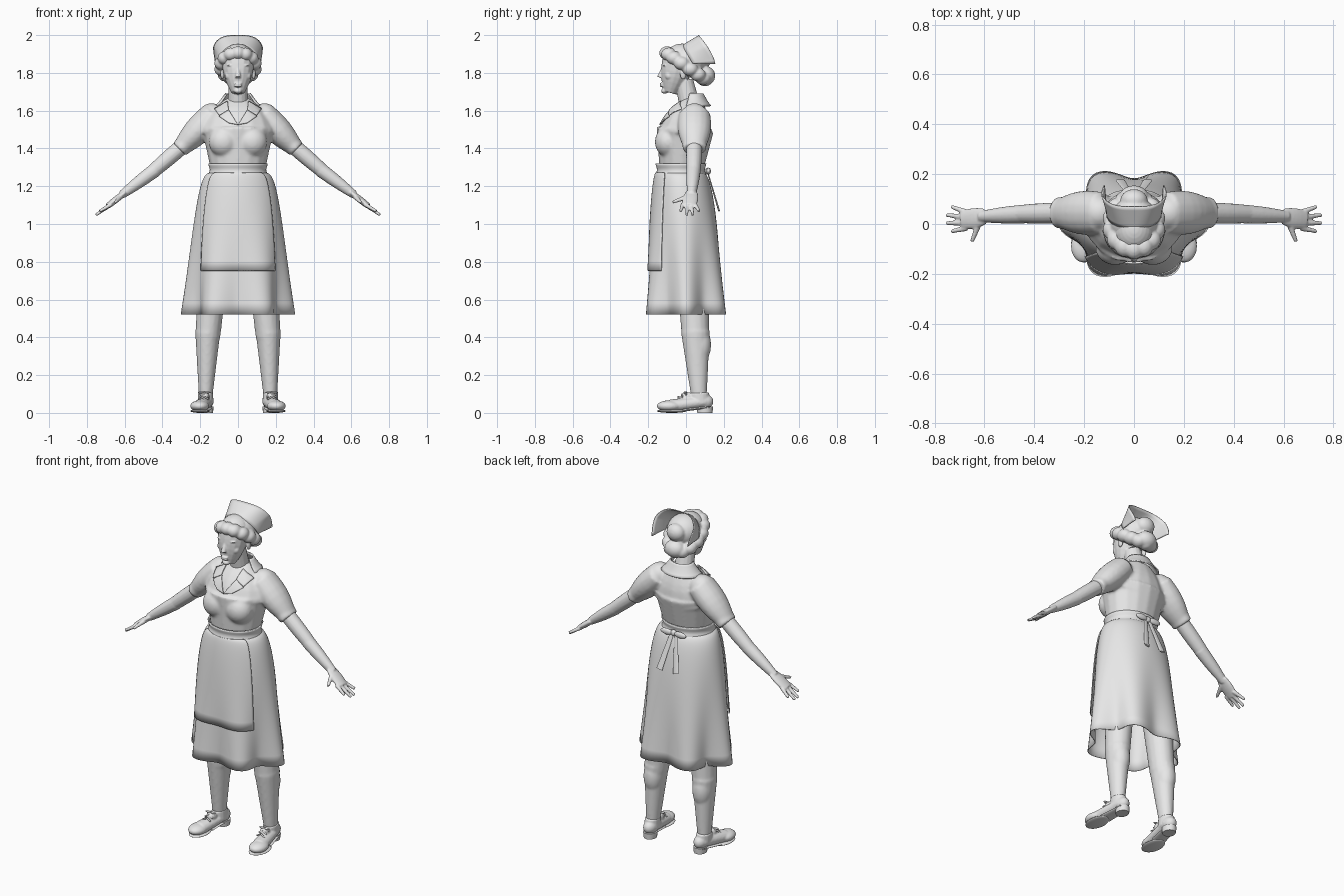
import bpy, bmesh
from math import sin, cos, radians, pi, copysign
from mathutils import Vector, Matrix
from mathutils.bvhtree import BVHTree

if "Cube" in bpy.data.objects:
    bpy.data.objects.remove(bpy.data.objects["Cube"])

color = (.8, .8, .8, 1)
grey = bpy.data.materials.new("plain_grey")
grey.use_nodes = True
grey.diffuse_color = color
for node in grey.node_tree.nodes:
    if node.type == 'BSDF_PRINCIPLED':
        node.inputs["Base Color"].default_value = color

Y, Z = Vector((0, 1, 0)), Vector((0, 0, 1))
BOTH, MIDDLE = (1, -1), (1,)


def limb(bm, start, end, start_radius, end_radius, swell=0, flat=1, ref=Y, sides=BOTH):
    """Tapered closed tube, swollen halfway and flattened along the ref direction."""
    a, b = Vector(start), Vector(end)
    along = (b - a).normalized()
    u = (ref - along * ref.dot(along)).normalized()
    v = along.cross(u)
    steps, count = 6, 16
    for side in sides:
        rows = []
        for i in range(steps + 1):
            f = i / steps
            radius = start_radius + (end_radius - start_radius) * f + swell * sin(pi * f)
            row = []
            for k in range(count):
                angle = 2 * pi * k / count
                p = a.lerp(b, f) + (u * flat * cos(angle) + v * sin(angle)) * radius
                row.append(bm.verts.new((p.x * side, p.y, p.z)))
            rows.append(row)
        for low, high in zip(rows, rows[1:]):
            for k in range(count):
                bm.faces.new((low[k], low[k - 1], high[k - 1], high[k]))
        bm.faces.new(rows[0])
        bm.faces.new(rows[-1])


def ball(bm, place, size, sides=BOTH):
    x, y, z = place
    for side in sides:
        matrix = Matrix.Translation((x * side, y, z)) @ Matrix.Diagonal((*size, 1))
        bmesh.ops.create_uvsphere(bm, u_segments=24, v_segments=16, radius=1, matrix=matrix)


def sheet(bm, point, across, down):
    """Grid of quads from a function of two parameters running from 0 to 1."""
    rows = [[bm.verts.new(point(i / across, j / down)) for j in range(down + 1)]
            for i in range(across + 1)]
    for left, right in zip(rows, rows[1:]):
        for j in range(down):
            bm.faces.new((left[j], right[j], right[j + 1], left[j + 1]))


def finish(bm, name, voxel=0, thickness=0, relax=4):
    bmesh.ops.remove_doubles(bm, verts=bm.verts, dist=.0001)
    bmesh.ops.recalc_face_normals(bm, faces=bm.faces)
    mesh = bpy.data.meshes.new(name)
    bm.to_mesh(mesh)
    bm.free()
    mesh.materials.append(grey)
    mesh.shade_smooth()
    mesh.set_sharp_from_angle(angle=radians(50))
    part = bpy.data.objects.new(name, mesh)
    bpy.context.collection.objects.link(part)
    if voxel:
        blend = part.modifiers.new("blend", 'REMESH')
        blend.mode, blend.voxel_size, blend.use_smooth_shade = 'VOXEL', voxel, True
        smooth = part.modifiers.new("relax", 'SMOOTH')
        smooth.factor, smooth.iterations = .5, relax
    if thickness:
        solid = part.modifiers.new("thickness", 'SOLIDIFY')
        solid.thickness, solid.offset = thickness, 0
    return part


# Bodice with short sleeves
bm = bmesh.new()
limb(bm, (0, -.03, 1.24), (0, -.005, 1.5), .135, .19, flat=.8, sides=MIDDLE)
limb(bm, (0, -.005, 1.47), (0, .04, 1.66), .2, .07, swell=.03, flat=.7, sides=MIDDLE)
limb(bm, (.13, .045, 1.58), (.305, .045, 1.4), .07, .045, swell=.015, flat=1.2)
limb(bm, (.29, .045, 1.415), (.31, .045, 1.395), .05, .048, flat=1.3)
ball(bm, (.14, .045, 1.57), (.07, .07, .07))
ball(bm, (.075, -.095, 1.435), (.08, .07, .08))
bodice = finish(bm, "bodice", voxel=.008, relax=8)

# Lapels laid over the bodice
tree = BVHTree.FromObject(bodice, bpy.context.evaluated_depsgraph_get())


def drape(bm, corners, lift):
    a, b, c, d = [Vector((x, -1, z)) for x, z in corners]
    for side in BOTH:
        def point(u, v):
            p = a.lerp(b, u).lerp(d.lerp(c, u), v)
            p.x *= side
            hit = tree.ray_cast(p, Y)[0] or tree.find_nearest(Vector((p.x, 0, p.z)))[0]
            return p.x, hit.y - lift, p.z
        sheet(bm, point, 8, 8)


bm = bmesh.new()
drape(bm, [(.055, 1.65), (.125, 1.61), (.1, 1.575), (.05, 1.605)], .012)
drape(bm, [(.05, 1.605), (.1, 1.57), (.05, 1.535), (0, 1.525)], .007)
finish(bm, "lapels", thickness=.006)


# Collar standing round the back of the neck
def collar_point(u, v):
    angle = radians(230 * u - 25)
    radius = .12 - .055 * v ** .8
    return radius * cos(angle), .04 + radius * .75 * sin(angle), 1.625 + .065 * v


bm = bmesh.new()
sheet(bm, collar_point, 32, 6)
finish(bm, "back_collar", thickness=.008)


# Skirt with folds that grow toward the hem
def skirt_point(u, v, lift=0):
    angle = 2 * pi * u
    fold = 1 + .13 * v * v * cos(6 * angle)
    flare = v ** .35
    width = (.14 + .126 * flare) * fold + lift
    depth = (.118 + .09 * v ** .5) * fold + lift
    return width * cos(angle), depth * sin(angle) - .03 * (1 - flare), 1.27 - .75 * v


bm = bmesh.new()
sheet(bm, lambda u, v: skirt_point(u, v * v), 96, 24)
finish(bm, "skirt", thickness=.005)

# Apron hanging in front of the skirt
bm = bmesh.new()
sheet(bm, lambda u, v: skirt_point(.61 + .28 * u, .69 * v * v, .012), 32, 20)
finish(bm, "apron", thickness=.006)


# Waistband
def band_point(u, v):
    angle, rim = 2 * pi * u, .004 * cos(2 * pi * v)
    return (.15 + rim) * cos(angle), (.127 + rim) * sin(angle) - .027, 1.255 + .065 * v


bm = bmesh.new()
sheet(bm, band_point, 64, 6)
finish(bm, "waistband", thickness=.007)

# Ribbons and bow at the back
bm = bmesh.new()
limb(bm, (.01, .11, 1.29), (.055, .175, 1.07), .012, .019, flat=.25)
ball(bm, (.045, .12, 1.28), (.04, .012, .018))
ball(bm, (0, .115, 1.28), (.02, .015, .018), MIDDLE)
finish(bm, "apron_ribbons")

# Arms with hands
bm = bmesh.new()
limb(bm, (.25, .045, 1.45), (.46, .04, 1.27), .04, .036, swell=.004)
limb(bm, (.44, .04, 1.285), (.615, .03, 1.155), .038, .022, swell=.003)
limb(bm, (.6, .03, 1.165), (.69, .015, 1.095), .014, .015, swell=.003, flat=2.4)
for spread in (-1.5, -.5, .5, 1.5):
    reach = .01 * spread * spread
    limb(bm, (.67, .015 - .021 * spread, 1.105), (.755 - reach, .02 - .033 * spread, 1.045 + reach),
         .012, .008)
limb(bm, (.62, .01, 1.145), (.65, -.07, 1.115), .014, .008, ref=Z)
finish(bm, "arms", voxel=.005, relax=3)

# Head, face and neck
bm = bmesh.new()
limb(bm, (0, .03, 1.58), (0, -.01, 1.76), .058, .048, sides=MIDDLE)
ball(bm, (0, -.02, 1.865), (.087, .1, .09), MIDDLE)
limb(bm, (0, -.04, 1.86), (0, -.085, 1.695), .086, .035, swell=.012, sides=MIDDLE)
limb(bm, (0, -.118, 1.835), (0, -.138, 1.775), .008, .016, sides=MIDDLE)
ball(bm, (0, -.112, 1.705), (.022, .02, .015), MIDDLE)
for lip in (1.731, 1.742):
    ball(bm, (0, -.128, lip), (.022, .012, .006), MIDDLE)
ball(bm, (.035, -.11, 1.84), (.025, .014, .006))
ball(bm, (.035, -.106, 1.82), (.014, .012, .008))
ball(bm, (.045, -.09, 1.785), (.025, .022, .025))
ball(bm, (.083, -.015, 1.795), (.01, .017, .03))
finish(bm, "head", voxel=.004, relax=3)

# Hair: crown, bun and a ring of rolls from forehead to nape
bm = bmesh.new()
ball(bm, (0, .01, 1.865), (.098, .1, .09), MIDDLE)
ball(bm, (0, .095, 1.88), (.055, .045, .05), MIDDLE)
ball(bm, (0, .105, 1.785), (.06, .05, .05), MIDDLE)
rolls = 7
for i in range(rolls + 1):
    angle = pi * i / rolls
    ball(bm, (.09 * sin(angle), -.1 * cos(angle), 1.835 + .07 * cos(angle)), (.038, .042, .036))
finish(bm, "hair", voxel=.006)


# Flared cap, open at the back
def cap_point(u, v):
    across, rise = cos(u * pi), abs(sin(u * pi))
    inner = Vector((.108 * across, .035 - .055 * rise, 1.85 + .095 * rise))
    flare = .14 * copysign(abs(across) ** .6, across) * (.85 + .15 * min(1, 2 * rise))
    outer = Vector((flare, .155 - .085 * rise, 1.848 + .15 * rise ** .7))
    return inner.lerp(outer, v)


bm = bmesh.new()
sheet(bm, cap_point, 64, 6)
finish(bm, "cap", thickness=.005)

# Legs
bm = bmesh.new()
limb(bm, (.12, .03, .9), (.16, .05, .4), .085, .066, flat=1.1)
limb(bm, (.16, .05, .43), (.172, .07, .06), .067, .034, flat=1.15)
ball(bm, (.163, .075, .36), (.055, .058, .1))
finish(bm, "legs", voxel=.008, relax=6)

# Shoes
bm = bmesh.new()
ball(bm, (.203, -.09, .036), (.05, .065, .03))
ball(bm, (.168, .095, .06), (.038, .05, .04))
limb(bm, (.168, .1, .06), (.198, -.08, .036), .04, .044, flat=.8, ref=Z)
limb(bm, (.171, .073, .05), (.172, .07, .107), .042, .04, flat=1.3)
ball(bm, (.176, .005, .085), (.026, .035, .025))
finish(bm, "shoes", voxel=.005, relax=3)

# Soles and heels
bm = bmesh.new()
ball(bm, (.2, -.075, .01), (.052, .08, .01))
limb(bm, (.19, -.02, .015), (.167, .12, .03), .042, .034, flat=.2, ref=Z)
limb(bm, (.167, .1, 0), (.167, .1, .035), .035, .038, flat=1.15)
finish(bm, "soles_and_heels")

# Laces tied in small bows
bm = bmesh.new()
for row in range(3):
    y, z = -.02 * row, .11 - .012 * row
    for edge in (.155, .205):
        limb(bm, (.18, y, z), (edge, y, z - .015), .005, .004)
for loop in (.162, .196):
    ball(bm, (loop, -.005, .108), (.016, .009, .005))
finish(bm, "laces")
